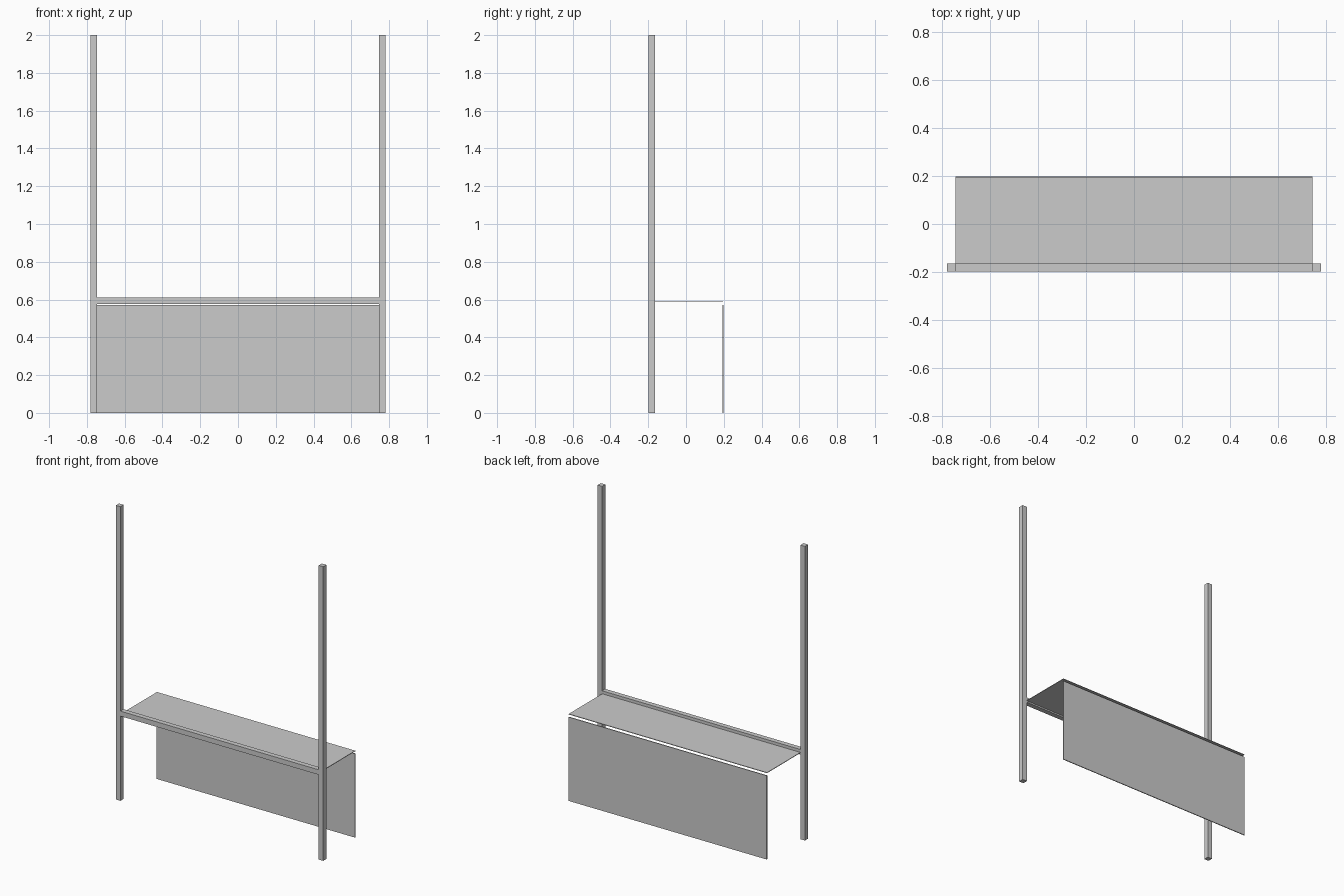
import bpy

if "Cube" in bpy.data.objects:
    bpy.data.objects.remove(bpy.data.objects["Cube"])


def box(name, x, y, z):
    """Axis-aligned box from (min, max) ranges."""
    bpy.ops.mesh.primitive_cube_add(size=1, location=[sum(r) / 2 for r in (x, y, z)])
    ob = bpy.context.object
    ob.name = name
    ob.scale = [r[1] - r[0] for r in (x, y, z)]
    bpy.ops.object.transform_apply(location=False, rotation=False, scale=True)
    return ob


IN, OUT = 0.746, 0.78        # inner and outer faces of the posts
FRONT, RAIL_BACK, BACK = -0.198, -0.164, 0.198

# Tall front posts
for side, name in ((-1, "left_post"), (1, "right_post")):
    box(name, sorted((side * IN, side * OUT)), (FRONT, RAIL_BACK), (0, 2))

# Cross rail between the posts
box("cross_rail", (-IN, IN), (FRONT, RAIL_BACK), (0.576, 0.61))

# Thin shelf running back from the middle of the rail
box("shelf_panel", (-IN, IN), (RAIL_BACK, BACK - 0.003), (0.586, 0.59))

# Thin back panel, with a small gap below the shelf
box("back_panel", (-IN, IN), (BACK - 0.006, BACK), (0, 0.57))
